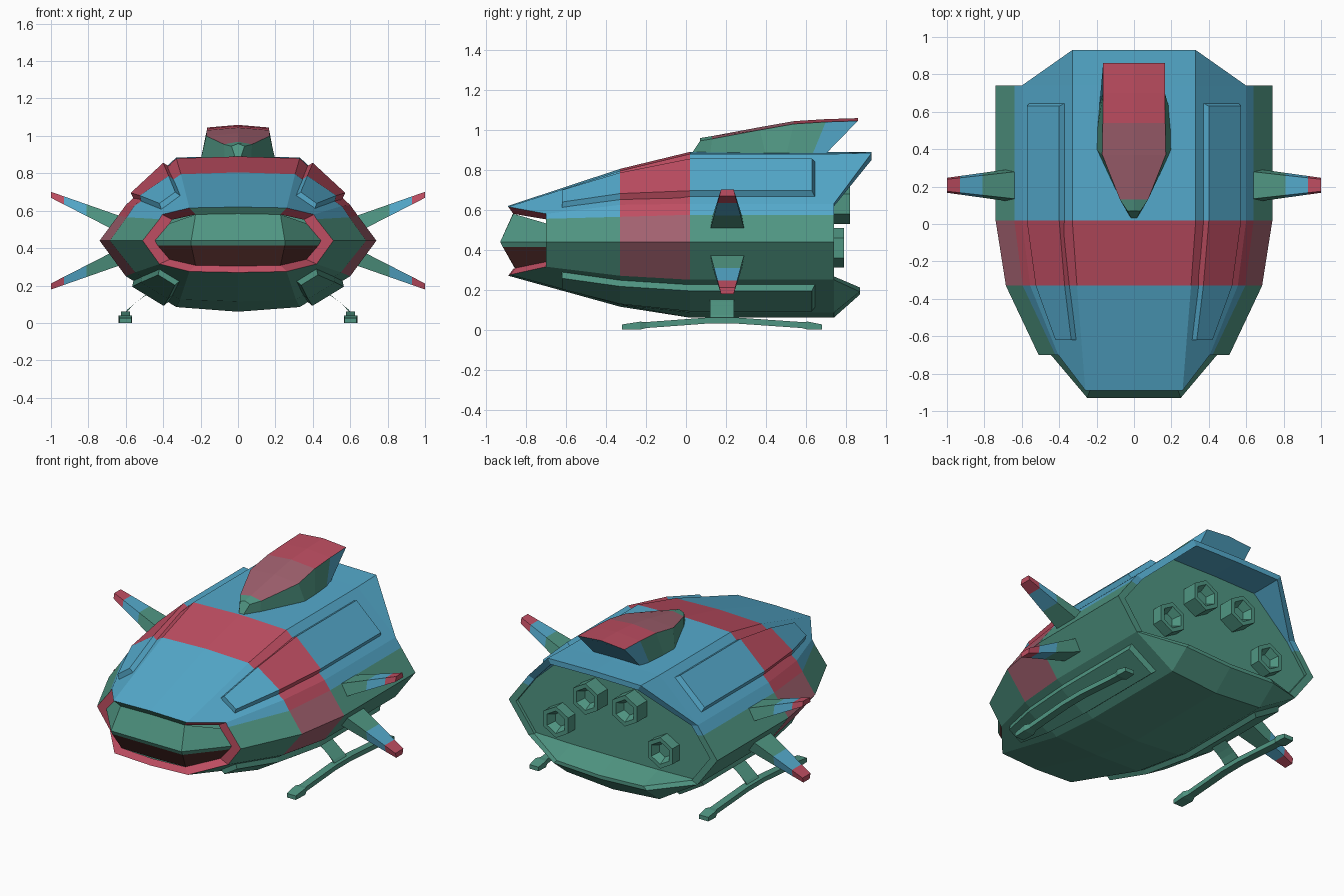
import bpy, bmesh, math
from mathutils import Vector

if "Cube" in bpy.data.objects:
    bpy.data.objects.remove(bpy.data.objects["Cube"])

# ---------- flat colours ----------
COLORS = [("hull_blue", (0.089, 0.40, 0.60)), ("hull_green", (0.08, 0.305, 0.225)),
          ("stripe_red", (0.52, 0.076, 0.122)), ("faded_red", (0.36, 0.12, 0.16)),
          ("dark_glass", (0.085, 0.026, 0.023))]
MATS = []
for n, c in COLORS:
    m = bpy.data.materials.new(n)
    m.diffuse_color = (*c, 1)
    m.use_nodes = True
    m.node_tree.nodes["Principled BSDF"].inputs["Base Color"].default_value = m.diffuse_color
    MATS.append(m)
BLUE, GREEN, RED, FADED, GLASS = range(5)


# ---------- helpers ----------
def loft(name, rings, color, closed=True, caps=(None, None), mirror=False):
    """Skin a list of rings; color(i, j) picks the material of segment i, edge j."""
    bm = bmesh.new()
    vs = [[bm.verts.new(p) for p in r] for r in rings]
    n = len(rings[0])
    for i in range(len(rings) - 1):
        for j in range(n if closed else n - 1):
            k = (j + 1) % n
            f = bm.faces.new((vs[i][j], vs[i][k], vs[i + 1][k], vs[i + 1][j]))
            f.material_index = color(i, j)
    for ring, cap in zip((vs[0], vs[-1]), caps):
        if cap is not None:
            bm.faces.new(ring).material_index = cap
    bmesh.ops.remove_doubles(bm, verts=bm.verts, dist=0.0005)
    bmesh.ops.recalc_face_normals(bm, faces=bm.faces)
    me = bpy.data.meshes.new(name)
    bm.to_mesh(me)
    bm.free()
    for m in MATS:
        me.materials.append(m)
    ob = bpy.data.objects.new(name, me)
    bpy.context.collection.objects.link(ob)
    if mirror:
        ob.modifiers.new("mirror", 'MIRROR')
    return ob


def full(half):
    """Complete a half ring that starts and ends on x = 0."""
    return half + [(-x, y, z) for x, y, z in reversed(half[1:-1])]


def flip(points, on):
    """Mirror points about the waist line of the hull."""
    return [(x, y, 0.88 - z) if on else (x, y, z) for x, y, z in points]


# ---------- hull ----------
main = [(0, .89), (.33, .88), (.6, .63), (.64, .575), (.74, .44), (.6, .25), (.33, .085), (0, .06)]
fore = [(0, .805), (.305, .795), (.555, .625), (.595, .565), (.685, .44), (.55, .27), (.31, .125), (0, .115)]
nose = [(0, -.89, .62), (.26, -.89, .615), (.405, -.70, .58), (.42, -.70, .555),
        (.51, -.70, .44), (.42, -.70, .315), (.26, -.88, .275), (0, -.89, .27)]
frame = [(x * .87, y + (.025 if y < -.8 else 0), .44 + (z - .44) * .8) for x, y, z in nose]
mid = [(x, .02, z) for x, z in main]
aft = [(x, .74, z) for x, z in main]
fwd = [(x, -.33, z) for x, z in fore]
rear = [(0, .93, .89), (.33, .93, .885)] + aft[2:6] + [(.33, .87, .19), (0, .87, .175)]
rim = [(x * .93, y, .46 + (z - .46) * .92) for x, y, z in rear]
panel = [(x, .72, max(z, .26)) for x, y, z in rim]
hull_rings = [frame, nose, fwd, mid, aft, rear, rim, panel]


def hull_color(i, j):
    j = min(j, 13 - j)
    if i == 0:
        return GREEN if j == 0 else RED
    if i == 2:
        return RED if j < 3 else FADED if j < 5 else GREEN
    return BLUE if j < 3 else GREEN


loft("hull", [full(r) for r in hull_rings], hull_color, caps=(None, GREEN))

# ---------- cockpit window ----------
rows = [[(0, -.865, .584), (.227, -.865, .58), (.366, -.70, .532)],
        [(0, -.93, .44), (.25, -.93, .44), (.444, -.70, .44)],
        [(0, -.918, .415), (.25, -.918, .415), (.43, -.70, .415)],
        [(0, -.855, .304), (.227, -.855, .308), (.366, -.70, .34)]]
loft("cockpit_window", rows, lambda i, j: GLASS if i == 2 else GREEN, closed=False, mirror=True)

# ---------- shoulder and belly strips ----------
def at_y(a, b, y):
    a, b = Vector(a), Vector(b)
    return a.lerp(b, (y - a.y) / (b.y - a.y))


for low, name in ((0, "shoulder_strip"), (1, "belly_strip")):
    a, b = (6, 5) if low else (1, 2)
    rings = []
    for y, r0, r1 in ((-.62, nose, fwd), (-.33, fwd, mid), (.02, mid, aft), (.66, mid, aft)):
        p, q = at_y(r0[a], r1[a], y), at_y(r0[b], r1[b], y)
        d = (q - p).normalized()
        nrm = Vector((abs(d.z), 0, -abs(d.x) if low else abs(d.x)))
        inset = .03 if y > .6 else 0
        s, e = p.lerp(q, .13), p.lerp(q, .88)
        up = nrm * .03
        off = Vector((0, -inset, 0))
        rings.append([s - up, s + d * .02 + up + off, e - d * .02 + up + off, e - up])
    loft(name, rings, lambda i, j, low=low: GREEN if low else RED if i == 1 else BLUE,
         caps=(GREEN if low else BLUE,) * 2, mirror=True)

# ---------- dorsal tower ----------
tower = [(.035, .07, .945, .01, .02), (.075, .13, .955, .07, .12), (.17, .37, 1.0, .2, .4),
         (.167, .54, 1.03, .197, .5), (.165, .70, 1.04, .185, .63), (.165, .86, 1.045, .165, .69)]
rings = [full([(0, yt, zt + .014), (xt, yt, zt), (xb, yb, .87), (0, yb, .87)])
         for xt, yt, zt, xb, yb in tower]


def tower_color(i, j):
    if min(j, 5 - j) == 0:
        return (GREEN, FADED, FADED, RED, RED)[i]
    return BLUE if i == 4 else GREEN


loft("dorsal_tower", rings, tower_color, caps=(GREEN, BLUE))

# ---------- four side fins ----------
for low, name in ((0, "upper_fin"), (1, "lower_fin")):
    rings = []
    for x in (.6, .81, .93, 1.0):
        t = (x - .64) / .36
        w, h, z = .09 - .05 * t, .045 - .029 * t, .53 + .155 * t
        rings.append(flip([(x, .207 - w, z - h), (x, .207 + w, z - h),
                           (x, .207 + w * .8, z + h), (x, .207 - w * .8, z + h)], low))
    loft(name, rings, lambda i, j: (GREEN, BLUE, RED)[i], caps=(GREEN, RED), mirror=True)

# ---------- landing skids ----------
rings = [[(.602 - w, y, b), (.602 + w, y, b), (.602 + w, y, t), (.602 - w, y, t)]
         for y, b, t, w in ((-.32, 0, .026, .032), (-.23, 0, .04, .036), (-.2, .008, .038, .024),
                            (.1, .03, .06, .024), (.26, .03, .06, .024),
                            (.58, .008, .038, .024), (.61, 0, .04, .036), (.68, 0, .026, .032))]
loft("landing_skid", rings, lambda i, j: GREEN, caps=(GREEN, GREEN), mirror=True)

rings = [[(x + .015, .18 - w, z - .012), (x + .015, .18 + w, z - .012),
          (x - .015, .18 + w, z + .012), (x - .015, .18 - w, z + .012)]
         for x, z, w in ((.61, .045, .06), (.575, .085, .06), (.52, .13, .06), (.44, .185, .06))]
loft("skid_leg", rings, lambda i, j: GREEN, caps=(GREEN, GREEN), mirror=True)

rings = [[(.40, y, .125), (.46, y, .14), (.52, y, .175), (.46, y, .20)] for y in (.07, .32)]
loft("leg_mount", rings, lambda i, j: GREEN, caps=(GREEN, GREEN), mirror=True)

# ---------- engine nozzles ----------
for name, cx, cz, end in (("inner_engine", .14, .63, .82), ("outer_engine", .37, .41, .79)):
    rings = [[(cx + r * math.sin(k * math.pi / 3), y, cz + r * math.cos(k * math.pi / 3))
              for k in range(6)]
             for y, r in ((.68, .1), (end, .1), (end, .072), (end - .05, .045))]
    loft(name, rings, lambda i, j: GREEN, caps=(GREEN, GREEN), mirror=True)
